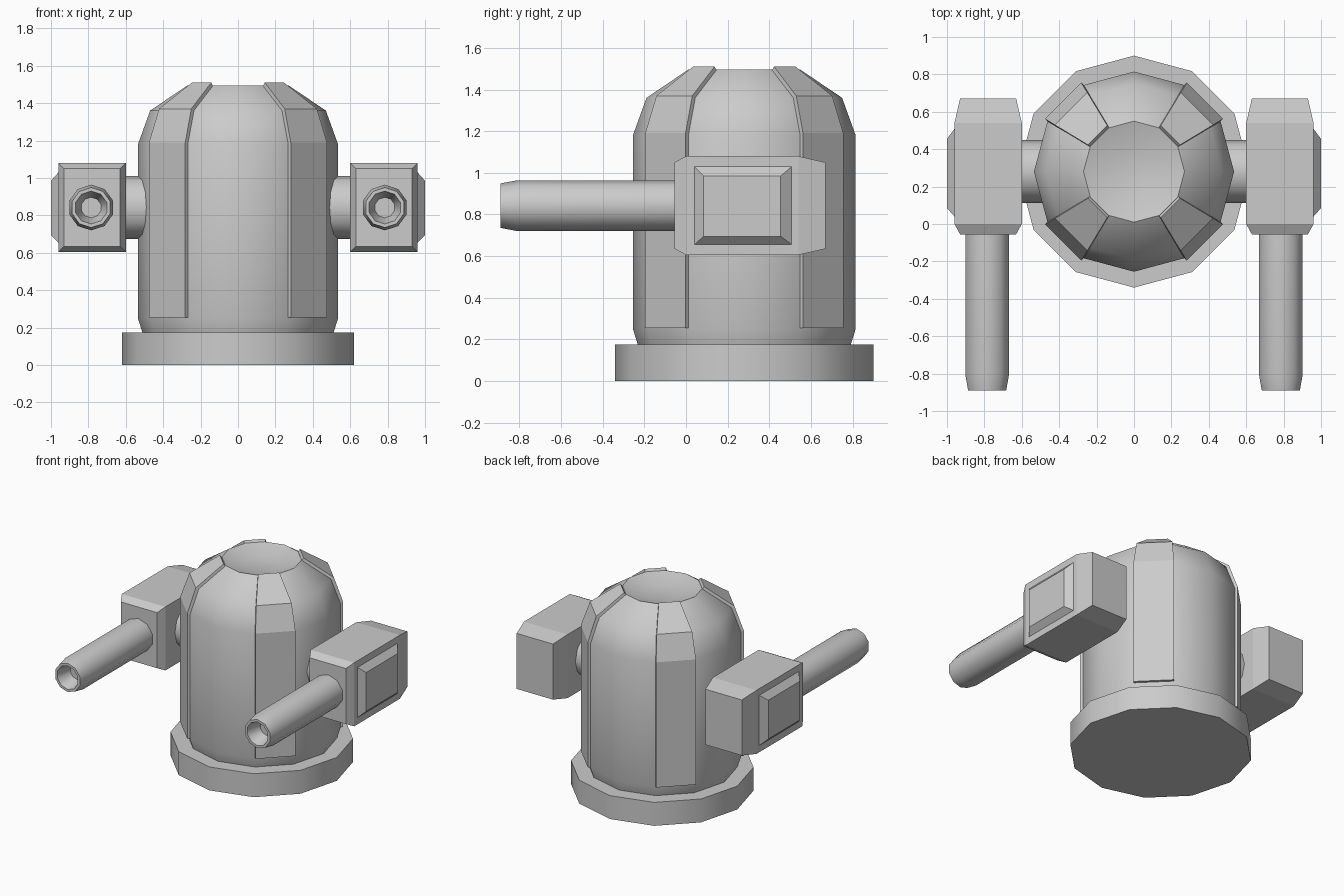
import bpy, bmesh
from math import sin, cos, pi, radians

if "Cube" in bpy.data.objects:
    bpy.data.objects.remove(bpy.data.objects["Cube"])

CY = 0.28            # y of the body's axis
ARM_X, ARM_Z = 0.785, 0.842


def loft(name, rings, smooth=None, mirror=""):
    """Skin a list of equal-length point rings and cap both ends."""
    bm = bmesh.new()
    loops = [[bm.verts.new(p) for p in ring] for ring in rings]
    n = len(loops[0])
    for a, b in zip(loops, loops[1:]):
        for i in range(n):
            j = (i + 1) % n
            bm.faces.new((a[i], a[j], b[j], b[i]))
    bm.faces.new(loops[0])
    bm.faces.new(loops[-1])
    bmesh.ops.recalc_face_normals(bm, faces=bm.faces)
    me = bpy.data.meshes.new(name)
    bm.to_mesh(me)
    bm.free()
    ob = bpy.data.objects.new(name, me)
    bpy.context.collection.objects.link(ob)
    if smooth:
        bpy.ops.object.select_all(action='DESELECT')
        ob.select_set(True)
        bpy.context.view_layer.objects.active = ob
        bpy.ops.object.shade_smooth_by_angle(angle=radians(smooth))
    if mirror:
        m = ob.modifiers.new("mirror", 'MIRROR')
        m.use_axis = ("X" in mirror, False, False)
        m.use_mirror_merge = False
    return ob


def circle(r, n, phase=0.0):
    return [(r * cos(2 * pi * i / n + phase), r * sin(2 * pi * i / n + phase))
            for i in range(n)]


def upright(profile, n):
    return [[(x, CY + y, z) for x, y in circle(r, n)] for r, z in profile]


def rect(a0, a1, b0, b1):
    return [(a0, b0), (a1, b0), (a1, b1), (a0, b1)]


# Base plate and domed body with a shallow dish on top
loft("base", upright([(0.62, 0), (0.62, 0.175)], 12), 35)
loft("body", upright([(0.51, 0.17), (0.535, 0.25), (0.535, 1.18), (0.47, 1.36),
                      (0.27, 1.495), (0.13, 1.455)], 12), 50)

# Four armour strips following the body profile: (distance, half width, height)
outer = [(0.536, 0.137, 0.255), (0.536, 0.137, 1.19), (0.475, 0.122, 1.37), (0.275, 0.073, 1.51)]
inner = [(0.50, 0.137, 0.255), (0.50, 0.137, 1.17), (0.44, 0.122, 1.34), (0.25, 0.073, 1.475)]
for k in range(4):
    ang = pi / 4 + k * pi / 2
    c, s = cos(ang), sin(ang)
    rings = []
    for (do, w, zo), (di, _, zi) in zip(outer, inner):
        local = [(do, -w, zo), (do, w, zo), (di, w, zi), (di, -w, zi)]
        rings.append([(d * c - t * s, CY + d * s + t * c, z) for d, t, z in local])
    loft(f"armour_strip_{k + 1}", rings)

# Axles joining the gun housings to the body
loft("axle", [[(x, CY + a, ARM_Z + b) for a, b in circle(0.168, 12)]
              for x in (0.42, 0.62)], 35, "X")

# Gun housings, chamfered at front and back
housing = [(-0.055, 0.63, 0.93, 0.635, 1.05), (0.0, 0.60, 0.96, 0.605, 1.08),
           (0.54, 0.60, 0.96, 0.605, 1.08), (0.67, 0.63, 0.93, 0.635, 1.05)]
loft("gun_housing", [[(x, y, z) for x, z in rect(*r)] for y, *r in housing], None, "X")

# Raised side covers
cover = [(0.95, 0.04, 0.508, 0.655, 1.03), (0.96, 0.04, 0.508, 0.655, 1.03),
         (1.0, 0.085, 0.455, 0.695, 0.985)]
loft("side_cover", [[(x, y, z) for y, z in rect(*r)] for x, *r in cover], None, "X")

# Hollow barrels
barrel = [(0.122, -0.04), (0.122, -0.81), (0.107, -0.89), (0.088, -0.89), (0.055, -0.78)]
loft("barrel", [[(ARM_X + a, y, ARM_Z + b) for a, b in circle(r, 10, pi / 2)]
                for r, y in barrel], 40, "X")
